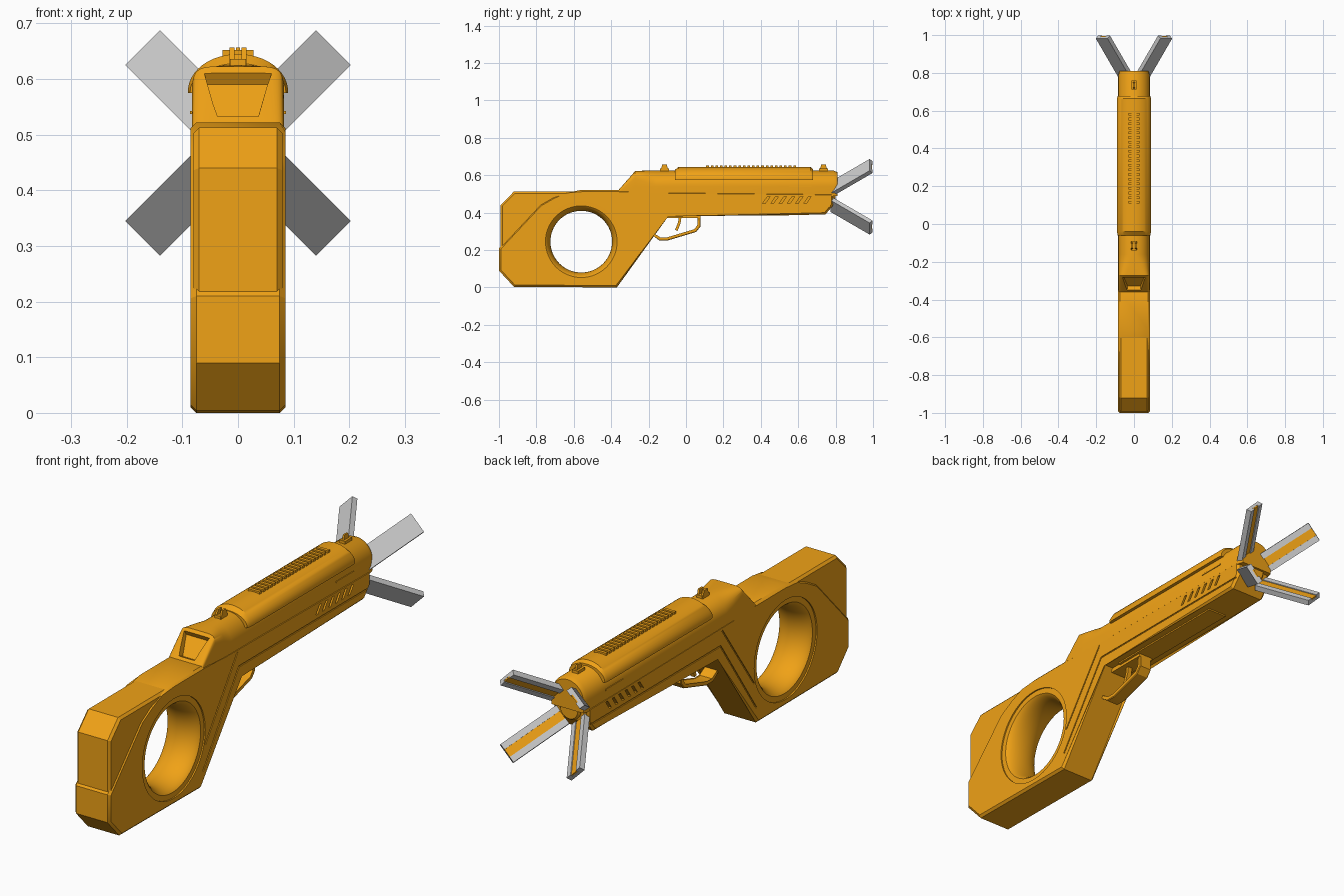
import bpy, bmesh, math
from mathutils import Vector

if "Cube" in bpy.data.objects:
    bpy.data.objects.remove(bpy.data.objects["Cube"])

orange = bpy.data.materials.new("orange")
orange.diffuse_color = (0.87, 0.36, 0.008, 1)
orange.use_nodes = True
orange.node_tree.nodes["Principled BSDF"].inputs["Base Color"].default_value = orange.diffuse_color


def finish(name, bm, mat=orange):
    bmesh.ops.recalc_face_normals(bm, faces=bm.faces)
    me = bpy.data.meshes.new(name)
    bm.to_mesh(me)
    bm.free()
    ob = bpy.data.objects.new(name, me)
    bpy.context.collection.objects.link(ob)
    if mat:
        me.materials.append(mat)
    return ob


def bridge(bm, rings):
    """Skin closed rings of points and cap both ends."""
    vs = [[bm.verts.new(p) for p in r] for r in rings]
    n = len(rings[0])
    for a, b in zip(vs, vs[1:]):
        for i in range(n):
            bm.faces.new((a[i], a[(i + 1) % n], b[(i + 1) % n], b[i]))
    bm.faces.new(vs[0])
    bm.faces.new(vs[-1])


def prisms(name, polys, x0, x1, bevel=0, both=False):
    """Extrude (y, z) outlines along x, optionally on both sides."""
    bm = bmesh.new()
    for pts in polys:
        for s in ((1, -1) if both else (1,)):
            bridge(bm, [[(s * x, y, z) for y, z in pts] for x in (x0, x1)])
    if bevel:
        rim = [e for e in bm.edges if abs(e.verts[0].co.x - e.verts[1].co.x) < 1e-5]
        bmesh.ops.bevel(bm, geom=rim, offset=bevel, segments=1, affect='EDGES')
    return finish(name, bm)


def ribbon(path, t):
    """Outline of a mitred band of thickness t along an open path."""
    P = [Vector(p) for p in path]
    left, right = [], []
    for i, p in enumerate(P):
        d = [(P[j + 1] - P[j]).normalized() for j in (i - 1, i) if 0 <= j < len(P) - 1]
        ns = [Vector((-v.y, v.x)) for v in d]
        m = sum(ns, Vector((0, 0))).normalized()
        m *= t / 2 / m.dot(ns[0])
        left.append(tuple(p + m))
        right.append(tuple(p - m))
    return left + right[::-1]


def arch_loft(name, sections, k=24):
    """Loft arched cross-sections (y, half width, base z, spring z, rise, power)."""
    bm, rings = bmesh.new(), []
    for y, w, zb, zc, h, n in sections:
        ring = [(w, y, zb)]
        for i in range(k + 1):
            c, s = math.cos(math.pi * i / k), max(0, math.sin(math.pi * i / k))
            ring.append((math.copysign(w * abs(c) ** (2 / n), c), y, zc + h * s ** (2 / n)))
        rings.append(ring + [(-w, y, zb)])
    bridge(bm, rings)
    return finish(name, bm)


def lathe_x(name, prof, cy, cz, k=64):
    bm = bmesh.new()
    bridge(bm, [[(x, cy + r * math.cos(2 * math.pi * i / k), cz + r * math.sin(2 * math.pi * i / k))
                 for i in range(k)] for x, r in prof])
    return finish(name, bm)


def cut(ob, cutter):
    m = ob.modifiers.new("cut", 'BOOLEAN')
    m.operation, m.solver, m.object = 'DIFFERENCE', 'EXACT', cutter
    bpy.context.view_layer.objects.active = ob
    bpy.ops.object.modifier_apply(modifier=m.name)
    bpy.data.objects.remove(cutter)


def boxes(name, items, mat=orange):
    """Boxes given as centre, three axes and half sizes."""
    bm = bmesh.new()
    for c, (u, v, w), (a, b, d) in items:
        bridge(bm, [[c + u * a * i + v * b * j + w * d * s for i, j in
                     ((-1, -1), (1, -1), (1, 1), (-1, 1))] for s in (-1, 1)])
    return finish(name, bm, mat)


XYZ = (Vector((1, 0, 0)), Vector((0, 1, 0)), Vector((0, 0, 1)))

# Main frame: stock, grip and lower barrel housing
frame = prisms("frame", [[(-1, .09), (-.92, .004), (-.37, 0), (-.10, .39), (.745, .39), (.787, .44),
                          (.787, .505), (-.2, .505), (-.3, .5), (-.36, .522), (-.56, .522),
                          (-.64, .505), (-.71, .485), (-.78, .445), (-1, .21)]], -.085, .085, .01)

# Upper stock shell, slightly narrower
prisms("stock_shell", [[(-.992, .19), (-.992, .44), (-.92, .513), (-.55, .513), (-.57, .478),
                        (-.70, .45), (-.8, .4), (-.95, .19)]], -.08, .08, .01)

# Flared round hole through the stock
half = [(.085 * u, .165 + .042 * (1 - math.sqrt(1 - u * u)))
        for u in [math.sin(math.pi / 2 * i / 10) * .93 for i in range(11)]]
half += [(.079, .207), (.0791, .215), (.11, .215)]
prof = [(-x, r) for x, r in half[:0:-1]] + half
cut(frame, lathe_x("hole_cutter", prof, -.56, .245))

# Side panel grooves and slanted vents
cut(frame, prisms("groove_cutter", [ribbon([(-.345, .18), (-.125, .495)], .006),
                                    ribbon([(-.36, .07), (-.115, .43), (.82, .43)], .006)],
                  .081, .1, both=True))
cut(frame, prisms("vent_cutter", [[(y, .45), (y + .014, .45), (y + .04, .487), (y + .026, .487)]
                                  for y in [.41 + .044 * i for i in range(6)]], .068, .1, both=True))

# Upper barrel, blending into the boxy hump
barrel = arch_loft("barrel", [(-.36, .083, .47, .48, .042, 9), (-.272, .083, .47, .54, .083, 6),
                              (-.21, .083, .49, .54, .085, 3), (-.16, .083, .49, .54, .085, 2),
                              (.79, .083, .49, .54, .085, 2), (.81, .076, .49, .54, .076, 2)])

# Recessed window on the hump slope
along = Vector((0, .088, .101)).normalized()
normal = Vector((0, -along.z, along.y))
base = Vector((0, -.36, .522))
bm = bmesh.new()
bridge(bm, [[base + along * (t + g * s) + normal * d + Vector((x - math.copysign(g, x), 0, 0))
             for x, t, s in ((-.042, .014, 1), (.042, .014, 1), (.066, .118, -1), (-.066, .118, -1))]
            for d, g in ((-.022, .008), (.012, -.004))])
cut(barrel, finish("window_cutter", bm))

# Top cover with ribs
arch_loft("top_cover", [(-.06, .086, .575, .578, .05, 2), (-.04, .09, .575, .578, .067, 2),
                        (.665, .09, .575, .578, .067, 2), (.678, .086, .575, .578, .055, 2)])
boxes("cover_ribs", [(Vector((0, .115 + .0245 * i, .643)), XYZ, (.028, .007, .009)) for i in range(20)])
boxes("side_bars", [(Vector((s * .083, .61, .54)), XYZ, (.003, .06, .003)) for s in (-1, 1)])

# Sights
for name, y, spans in (("rear_sight", -.115, ((-.015, -.006), (.006, .015))),
                       ("front_sight", .735, ((-.004, .004),))):
    for x0, x1 in spans:
        prisms(name + "_post", [[(y - .024, .615), (y + .024, .615), (y + .012, .657), (y - .012, .657)]], x0, x1)
    boxes(name + "_base", [(Vector((0, y, .625)), XYZ, (.014, .024, .011))])

# Trigger, guard and keel under the barrel
prisms("trigger_guard", [ribbon([(-.185, .295), (-.165, .277), (-.14, .258), (-.10, .258), (.05, .303),
                                 (.07, .328), (.07, .39)], .014)], -.03, .03, .003)
prisms("trigger", [ribbon([(-.03, .385), (-.036, .345), (-.052, .305)], .014)], -.01, .01)
boxes("guard_plate", [(Vector((0, -.015, .383)), XYZ, (.034, .092, .011))])
boxes("keel", [(Vector((0, .25, .389)), XYZ, (.045, .3, .005))])

# Muzzle hub
bm = bmesh.new()
bridge(bm, [[(r * math.cos(math.pi * i / 16), y, .485 + r * math.sin(math.pi * i / 16)) for i in range(32)]
            for y, r in ((.74, .05), (.79, .05), (.8, .042))])
finish("muzzle_hub", bm)

# Four splayed muzzle prongs: grey channels with an orange inlay
for sx in (1, -1):
    for sz in (1, -1):
        rad = Vector((sx, 0, sz)).normalized()
        d = (rad * .156 + XYZ[1] * .19).normalized()
        t = rad.cross(XYZ[1]).normalized()
        n = (XYZ[1] * .156 - rad * .19).normalized()  # normal towards the axis... scaled below
        n = (XYZ[1] - d * d.y).normalized()
        c = Vector((0, .99, .485)) + rad * .233 - d * .135
        ax = (t, d, n)
        boxes("prong", [(c - n * .005, ax, (.044, .135, .007))] +
              [(c + t * s * .031 + n * .006, ax, (.013, .135, .006)) for s in (-1, 1)], None)
        boxes("prong_inlay", [(c + n * .004, ax, (.018, .134, .004))])

# Smooth the curved surfaces, keep hard edges
bpy.ops.object.select_all(action='SELECT')
bpy.context.view_layer.objects.active = frame
bpy.ops.object.shade_smooth_by_angle(angle=math.radians(30))
